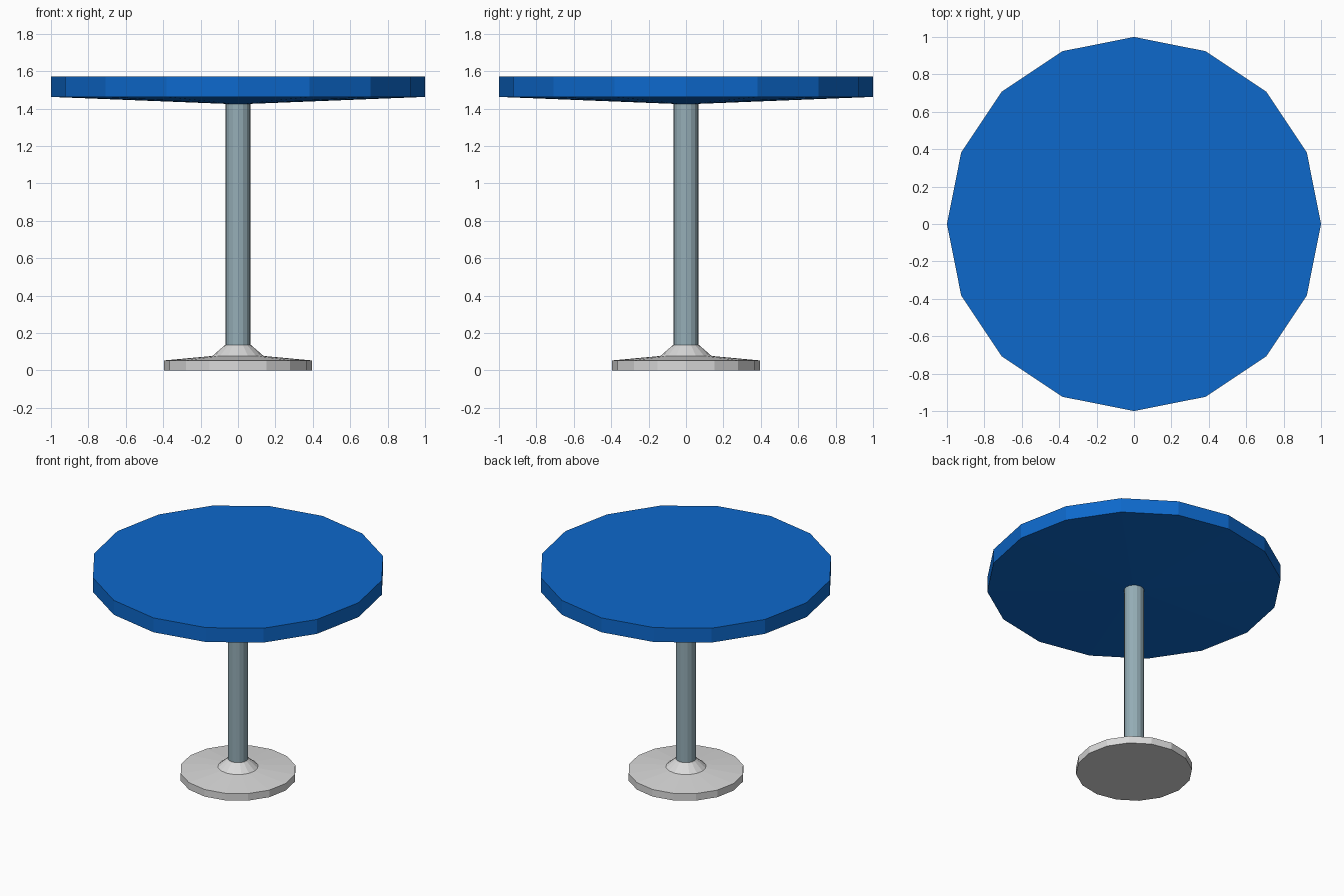
import bpy, bmesh, math

if "Cube" in bpy.data.objects:
    bpy.data.objects.remove(bpy.data.objects["Cube"])

SIDES = 16

def material(name, rgb):
    m = bpy.data.materials.new(name)
    m.diffuse_color = (*rgb, 1)
    m.use_nodes = True
    m.node_tree.nodes["Principled BSDF"].inputs["Base Color"].default_value = m.diffuse_color
    return m

def lathe(name, profile, mat):
    """Revolve (radius, z) points, bottom to top, into a capped faceted solid."""
    bm = bmesh.new()
    rings = []
    for r, z in profile:
        rings.append([bm.verts.new((r * math.cos(2 * math.pi * i / SIDES),
                                    r * math.sin(2 * math.pi * i / SIDES), z))
                      for i in range(SIDES)])
    for a, b in zip(rings, rings[1:]):
        for i in range(SIDES):
            j = (i + 1) % SIDES
            bm.faces.new((a[i], a[j], b[j], b[i]))
    bm.faces.new(rings[0][::-1])
    bm.faces.new(rings[-1])
    me = bpy.data.meshes.new(name)
    bm.to_mesh(me)
    bm.free()
    me.materials.append(mat)
    ob = bpy.data.objects.new(name, me)
    bpy.context.collection.objects.link(ob)
    return ob

blue = material("blue", (0.004, 0.14, 0.60))
steel = material("steel grey", (0.30, 0.42, 0.47))
pale = material("pale grey", (0.70, 0.70, 0.70))

# Round top with a shallow conical underside
lathe("table_top", [(0.068, 1.425), (1.0, 1.462), (1.0, 1.57)], blue)
# Central post
lathe("post", [(0.068, 0.13), (0.068, 1.43)], steel)
# Foot disc with a raised collar
lathe("base", [(0.395, 0), (0.395, 0.053), (0.137, 0.077), (0.07, 0.135)], pale)
